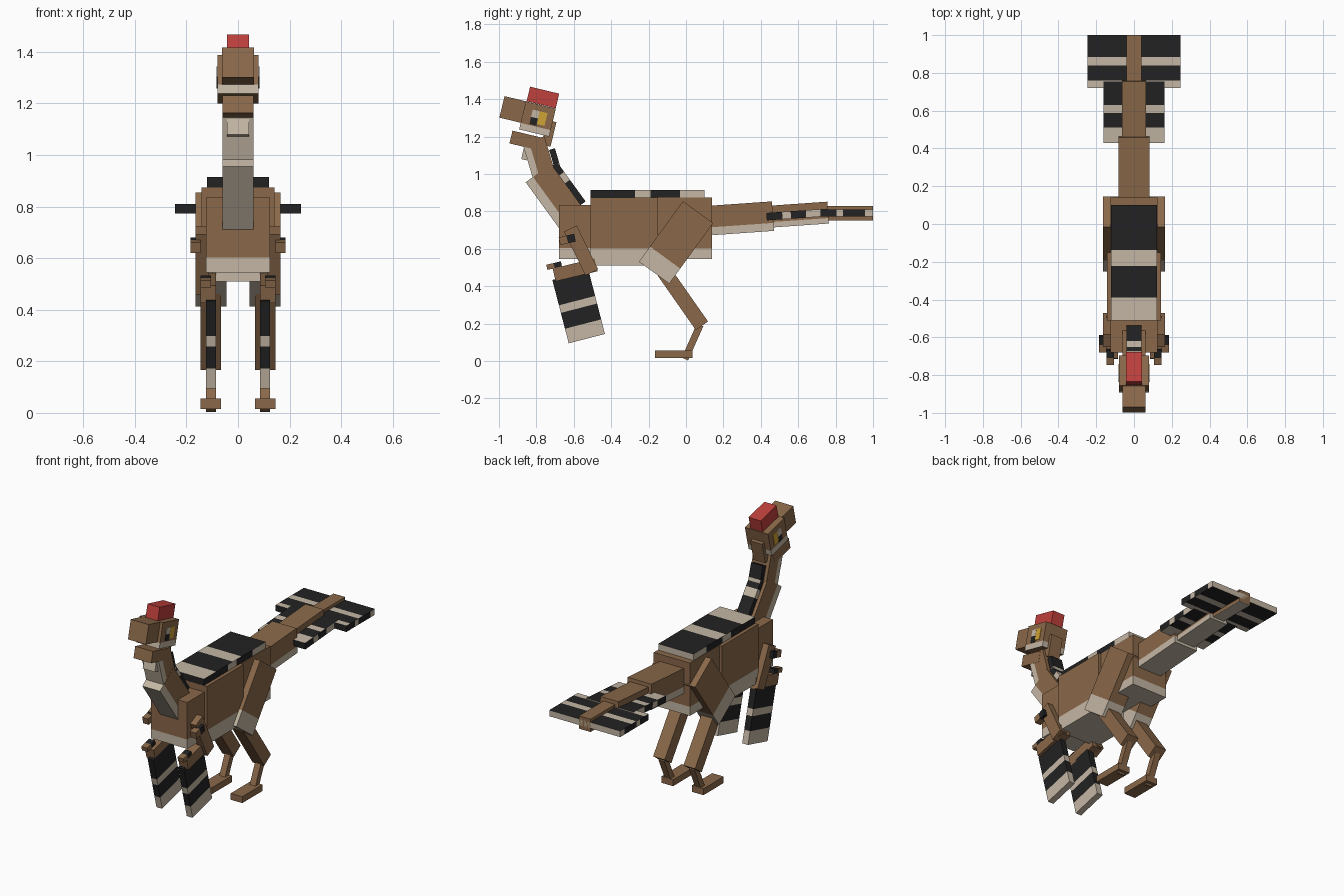
import bpy, bmesh, math
from mathutils import Matrix, Vector

if "Cube" in bpy.data.objects:
    bpy.data.objects.remove(bpy.data.objects["Cube"])

COLORS = {
    "brown": (0.255, 0.140, 0.068),
    "cream": (0.55, 0.47, 0.37),
    "black": (0.016, 0.016, 0.017),
    "red": (0.52, 0.052, 0.045),
    "yellow": (0.62, 0.36, 0.035),
}
NAMES = list(COLORS)
MATS = []
for n, c in COLORS.items():
    m = bpy.data.materials.new(n)
    m.diffuse_color = (*c, 1)
    m.use_nodes = True
    m.node_tree.nodes["Principled BSDF"].inputs["Base Color"].default_value = m.diffuse_color
    MATS.append(m)


def pick(bands, t):
    """Colour index of the band holding fraction t."""
    for end, col in bands:
        if t <= end:
            return NAMES.index(col)
    return NAMES.index(bands[-1][1])


def box(name, at, size, tilt=0, x=0, bands="brown", axis=2, flat=None):
    """Box at (y, z), size (width, length, height), tilted about x.
    bands: colours along a local axis; flat: other bands for top and bottom faces."""
    if isinstance(bands, str):
        bands = [(1, bands)]
    bm = bmesh.new()
    bmesh.ops.create_cube(bm, size=1)
    bmesh.ops.scale(bm, vec=Vector(size), verts=bm.verts)
    direction = Vector([1 if i == axis else 0 for i in range(3)])
    for t in sorted({b[0] for b in bands + (flat or []) if b[0] < 1}):
        bmesh.ops.bisect_plane(bm, geom=bm.verts[:] + bm.edges[:] + bm.faces[:],
                               plane_co=direction * (t - 0.5) * size[axis], plane_no=direction)
    bm.normal_update()
    for f in bm.faces:
        t = f.calc_center_median()[axis] / size[axis] + 0.5
        f.material_index = pick(flat if flat and abs(f.normal.z) > 0.9 else bands, t)
    me = bpy.data.meshes.new(name)
    bm.to_mesh(me)
    bm.free()
    for m in MATS:
        me.materials.append(m)
    ob = bpy.data.objects.new(name, me)
    ob.matrix_world = Matrix.Translation((x, *at)) @ Matrix.Rotation(math.radians(tilt), 4, 'X')
    bpy.context.collection.objects.link(ob)


def pair(name, at, size, tilt, x, **kw):
    for side, s in (("right", 1), ("left", -1)):
        box(f"{name}_{side}", at, size, tilt, s * x, **kw)


def belly(t):
    return [(t, "cream"), (1, "brown")]


# Body
box("chest", (-0.585, 0.69), (0.25, 0.19, 0.29), bands=belly(0.2))
box("torso", (-0.33, 0.692), (0.285, 0.36, 0.365), bands=belly(0.25))
box("hips", (-0.01, 0.71), (0.25, 0.30, 0.33), bands=belly(0.17))
box("back_feathers", (-0.205, 0.895), (0.242, 0.61, 0.04), axis=1,
    bands=[(0.39, "black"), (0.525, "cream"), (0.785, "black"), (1, "cream")],
    flat=[(0.2, "cream"), (0.47, "black"), (0.61, "cream"), (1, "black")])

# Tail with flat feather fans
box("tail_base", (0.30, 0.763), (0.166, 0.33, 0.158), 4, bands=belly(0.27))
box("tail_middle", (0.61, 0.783), (0.126, 0.30, 0.117), 4, bands=belly(0.25))
box("tail_tip", (0.875, 0.79), (0.08, 0.25, 0.08), bands=belly(0.03))
box("tail_fan_front", (0.593, 0.783), (0.325, 0.325, 0.04), 4, axis=1,
    bands=[(0.26, "black"), (0.4, "cream"), (0.65, "black"), (1, "cream")],
    flat=[(0.25, "cream"), (0.49, "black"), (0.615, "cream"), (1, "black")])
box("tail_fan_rear", (0.86, 0.792), (0.49, 0.28, 0.038), axis=1,
    bands=[(0.3, "black"), (0.43, "cream"), (0.85, "black"), (1, "cream")],
    flat=[(0.14, "cream"), (0.43, "black"), (0.59, "cream"), (1, "black")])

# Neck and mane
throat = [(0.29, "cream"), (1, "brown")]
box("neck_lower", (-0.672, 0.843), (0.122, 0.167, 0.40), 36, bands=throat, axis=1)
box("neck_upper", (-0.786, 1.083), (0.12, 0.123, 0.21), 16.5, bands=throat, axis=1)
box("mane_lower", (-0.626, 0.949), (0.082, 0.032, 0.26), 36,
    bands=[(0.55, "black"), (0.75, "cream"), (1, "black")])
box("mane_upper", (-0.695, 1.061), (0.082, 0.032, 0.15), 16.5,
    bands=[(0.2, "black"), (0.45, "cream"), (1, "black")])

# Head
TILT = -13.5
HEAD = Vector((-0.794, 1.294))
box("skull", HEAD, (0.16, 0.165, 0.154), TILT,
    bands=[(0.004, "brown"), (0.23, "cream"), (1, "brown")])
box("nape", (-0.733, 1.217), (0.082, 0.05, 0.135), TILT)
box("beak_upper", (-0.927, 1.345), (0.124, 0.117, 0.118), TILT)
box("beak_lower", (-0.858, 1.179), (0.122, 0.16, 0.07), TILT)
box("wattle", (-0.856, 1.12), (0.084, 0.03, 0.09), TILT, bands="cream")
box("crest", (-0.765, 1.409), (0.084, 0.16, 0.08), TILT, bands="red")


# Eyes, thin plates placed in the tilted head's own directions
def eye_plate(name, u, v, l, h, col):
    a = math.radians(TILT)
    at = HEAD + Vector((u * math.cos(a) - v * math.sin(a), u * math.sin(a) + v * math.cos(a)))
    pair(name, at, (0.006, l, h), TILT, 0.08, bands=col)


eye_plate("eye_iris", 0.024, 0.008, 0.042, 0.07, "yellow")
eye_plate("eye_white", -0.017, 0.023, 0.038, 0.04, "cream")
eye_plate("eye_pupil", -0.017, -0.017, 0.038, 0.04, "black")

# Legs
pair("thigh", (-0.053, 0.634), (0.12, 0.20, 0.40), -36, 0.105, bands=belly(0.25))
pair("shin", (-0.021, 0.34), (0.08, 0.08, 0.37), 35, 0.105)
pair("ankle", (0.035, 0.102), (0.04, 0.037, 0.20), -24, 0.105)
pair("foot", (-0.065, 0.035), (0.08, 0.20, 0.04), 0, 0.105)

# Arms with claws and wing feathers
claw = [(0.5, "brown"), (1, "black")]
pair("upper_arm", (-0.561, 0.591), (0.05, 0.075, 0.26), 26, 0.14)
pair("forearm", (-0.593, 0.487), (0.06, 0.23, 0.07), 13.5, 0.115)
pair("arm_claw", (-0.635, 0.65), (0.04, 0.085, 0.042), 13.5, 0.165, bands=claw, axis=1)
pair("hand_claw", (-0.705, 0.51), (0.04, 0.08, 0.028), 13.5, 0.125, bands=claw, axis=1)
pair("wing_feathers", (-0.574, 0.289), (0.04, 0.20, 0.35), 14.5, 0.105,
     bands=[(0.23, "cream"), (0.48, "black"), (0.6, "cream"), (1, "black")])
